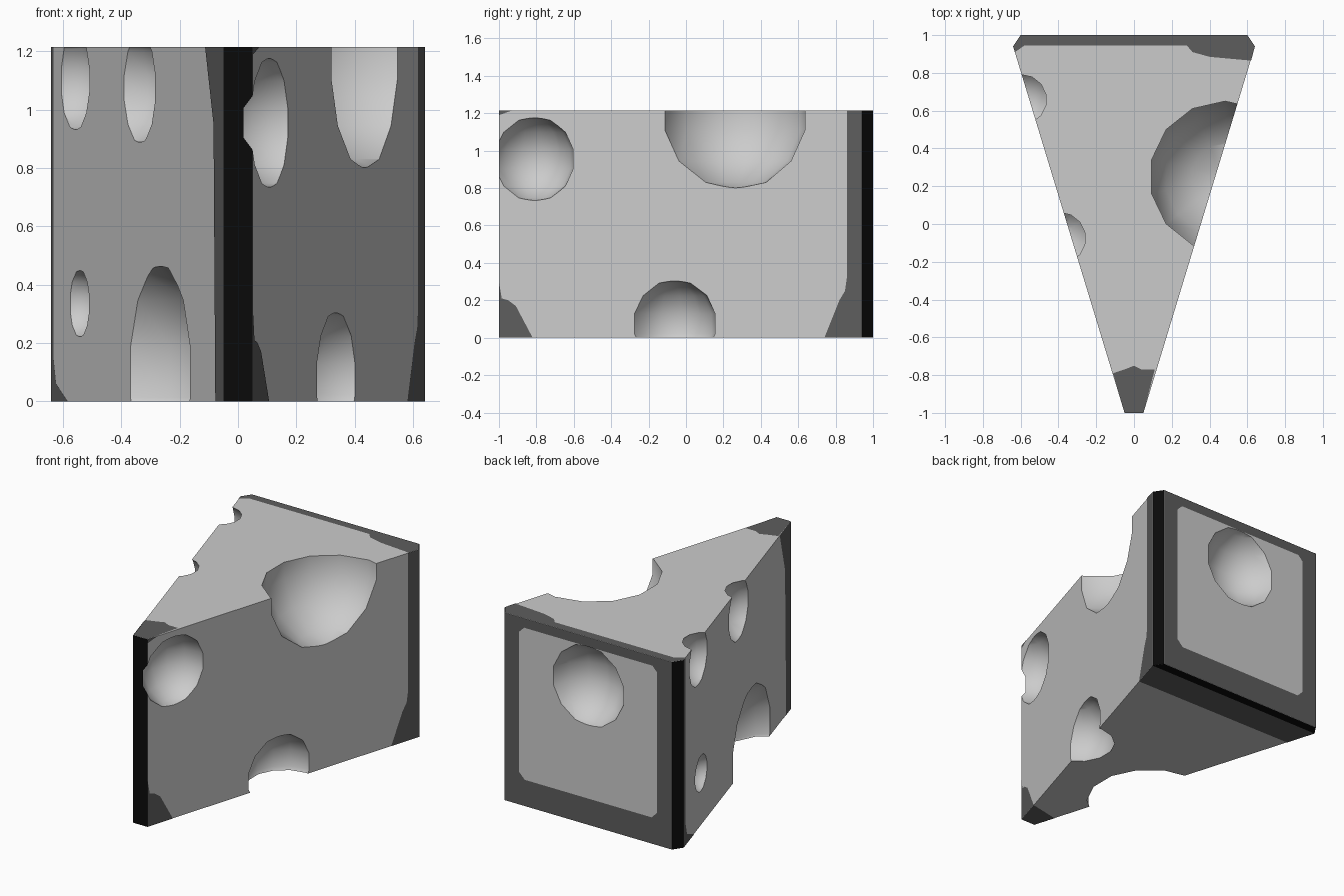
import bpy, bmesh
from math import radians
from mathutils import Vector

if "Cube" in bpy.data.objects:
    bpy.data.objects.remove(bpy.data.objects["Cube"])

H = 1.215                      # height of the wedge
TIP, BACK = 0.05, 0.64         # half widths at the tip and at the back corners
SLOPE = (BACK - TIP) / 1.94    # how fast the sides spread
GAP = 0.002                    # how far the rind patches stand proud


def make_material(name, value):
    m = bpy.data.materials.new(name)
    m.use_nodes = True
    color = (value, value, value, 1)
    m.diffuse_color = color
    m.node_tree.nodes["Principled BSDF"].inputs["Base Color"].default_value = color
    return m


LIGHT = make_material("light grey", 0.6)
DARK = make_material("dark grey", 0.11)
BLACK = make_material("black", 0.003)


def new_object(name, bm, materials):
    mesh = bpy.data.meshes.new(name)
    bm.to_mesh(mesh)
    bm.free()
    for m in materials:
        mesh.materials.append(m)
    ob = bpy.data.objects.new(name, mesh)
    bpy.context.collection.objects.link(ob)
    return ob


def half_width(y):
    return TIP + (y + 1) * SLOPE


# Wedge body: extruded outline, black on the blunt tip and back corners
bm = bmesh.new()
half = [(TIP, -1), (BACK, 0.94), (0.6, 1)]
outline = half + [(-x, y) for x, y in reversed(half)]
base = bm.faces.new([bm.verts.new((x, y, 0)) for x, y in outline])
top = bmesh.ops.extrude_face_region(bm, geom=[base])["geom"]
bmesh.ops.translate(bm, verts=[v for v in top if isinstance(v, bmesh.types.BMVert)], vec=(0, 0, H))
bmesh.ops.recalc_face_normals(bm, faces=bm.faces)
for f in bm.faces:
    n = f.normal
    corner = n.y > 0.2 and abs(n.x) > 0.2
    f.material_index = 1 if n.y < -0.9 or corner else 0
body = new_object("cheese_wedge", bm, [LIGHT, BLACK])


# Holes: faceted balls sunk into the sides and back
def side_hole(side, y, z, radius, out):
    n = Vector((1, -SLOPE, 0)).normalized() * out
    return (side * (half_width(y) + n.x), y + n.y, z), radius


holes = [
    side_hole(1, 0.265, 1.2, 0.41, 0.05),
    side_hole(1, -0.81, 0.955, 0.23, 0.04),
    side_hole(1, -0.06, 0.075, 0.24, 0.05),
    side_hole(-1, 0.67, 1.1, 0.177, 0.04),
    side_hole(-1, -0.058, 1.075, 0.2, 0.06),
    side_hole(-1, 0.62, 0.335, 0.12, 0.03),
    side_hole(-1, -0.29, 0.1, 0.395, 0.14),
    ((0, 1.07, 0.9), 0.27),
]
for center, radius in holes:
    bm = bmesh.new()
    bmesh.ops.create_uvsphere(bm, u_segments=14, v_segments=7, radius=radius)
    bmesh.ops.translate(bm, verts=bm.verts, vec=center)
    cutter = new_object("hole_cutter", bm, [LIGHT])
    cutter.hide_render = True
    cut = body.modifiers.new("hole", "BOOLEAN")
    cut.operation, cut.solver, cut.object = "DIFFERENCE", "EXACT", cutter
    bpy.context.view_layer.objects.active = body
    bpy.ops.object.modifier_apply(modifier=cut.name)
    bpy.data.objects.remove(cutter)

bpy.ops.object.select_all(action="DESELECT")
body.select_set(True)
bpy.ops.object.shade_smooth_by_angle(angle=radians(30))


# Rind patches: thin flat shapes lying on the faces
def patch(name, points, place, outward, material=DARK):
    bm = bmesh.new()
    f = bm.faces.new([bm.verts.new(place(u, v)) for u, v in points])
    f.normal_update()
    if f.normal.dot(Vector(outward)) < 0:
        f.normal_flip()
    new_object(name, bm, [material])


def on_side(side):
    return lambda y, z: (side * (half_width(y) + GAP), y, z)


def on_top(x, y):
    return (x, y, H + GAP)


def on_bottom(x, y):
    return (x, y, -GAP / 2)


def on_back(x, z):
    return (x, 1 + GAP, z)


UP, DOWN, REAR = (0, 0, 1), (0, 0, -1), (0, 1, 0)

patch("top_back_rind", [(-0.6, 1), (-0.64, 0.94), (-0.63, 0.91), (-0.58, 0.945), (0.28, 0.945),
                        (0.31, 0.91), (0.4, 0.885), (0.62, 0.865), (0.64, 0.94), (0.6, 1)], on_top, UP)
patch("top_tip_rind", [(-TIP, -1), (-0.11, -0.79), (-0.05, -0.77), (0, -0.75), (0.04, -0.77),
                       (0.11, -0.77), (TIP, -1)], on_top, UP)

patch("left_back_rind", [(0.94, 0), (0.74, 0), (0.82, 0.2), (0.85, 0.25), (0.86, 0.32),
                         (0.86, H), (0.94, H)], on_side(1), (1, 0, 0))
patch("left_tip_rind", [(-1, 0), (-0.82, 0), (-0.91, 0.17), (-0.95, 0.2), (-0.985, 0.21),
                        (-1, 0.3)], on_side(1), (1, 0, 0))
patch("left_tip_top_rind", [(-1, H), (-0.93, H), (-1, 1.19)], on_side(1), (1, 0, 0))
patch("right_back_rind", [(0.94, 0), (0.75, 0), (0.88, 0.06), (0.91, 0.15), (0.91, H),
                          (0.94, H)], on_side(-1), (-1, 0, 0))
patch("right_tip_rind", [(-1, 0), (-0.915, 0), (-0.895, 0.95), (-0.8, H), (-1, H)],
      on_side(-1), (-1, 0, 0))

patch("bottom_tip_rind", [(-TIP, -1), (TIP, -1), (half_width(-0.82), -0.82),
                          (-half_width(-0.86), -0.86)], on_bottom, DOWN)
patch("bottom_back_rind", [(half_width(0.74), 0.74), (BACK, 0.94), (-BACK, 0.94),
                           (-half_width(0.75), 0.75)], on_bottom, DOWN)
patch("bottom_back_edge", [(BACK, 0.94), (0.6, 1), (-0.6, 1), (-BACK, 0.94)], on_bottom, DOWN, BLACK)

# Back rind: two mirrored halves of a frame with softened corners
frame = [(0, 0), (0.6, 0), (0.6, H), (0, H), (0, 1.155), (0.46, 1.155), (0.495, 1.12),
         (0.495, 0.21), (0.455, 0.17), (0, 0.17)]
for s in (1, -1):
    patch("back_rind", [(s * x, z) for x, z in frame], on_back, REAR)
